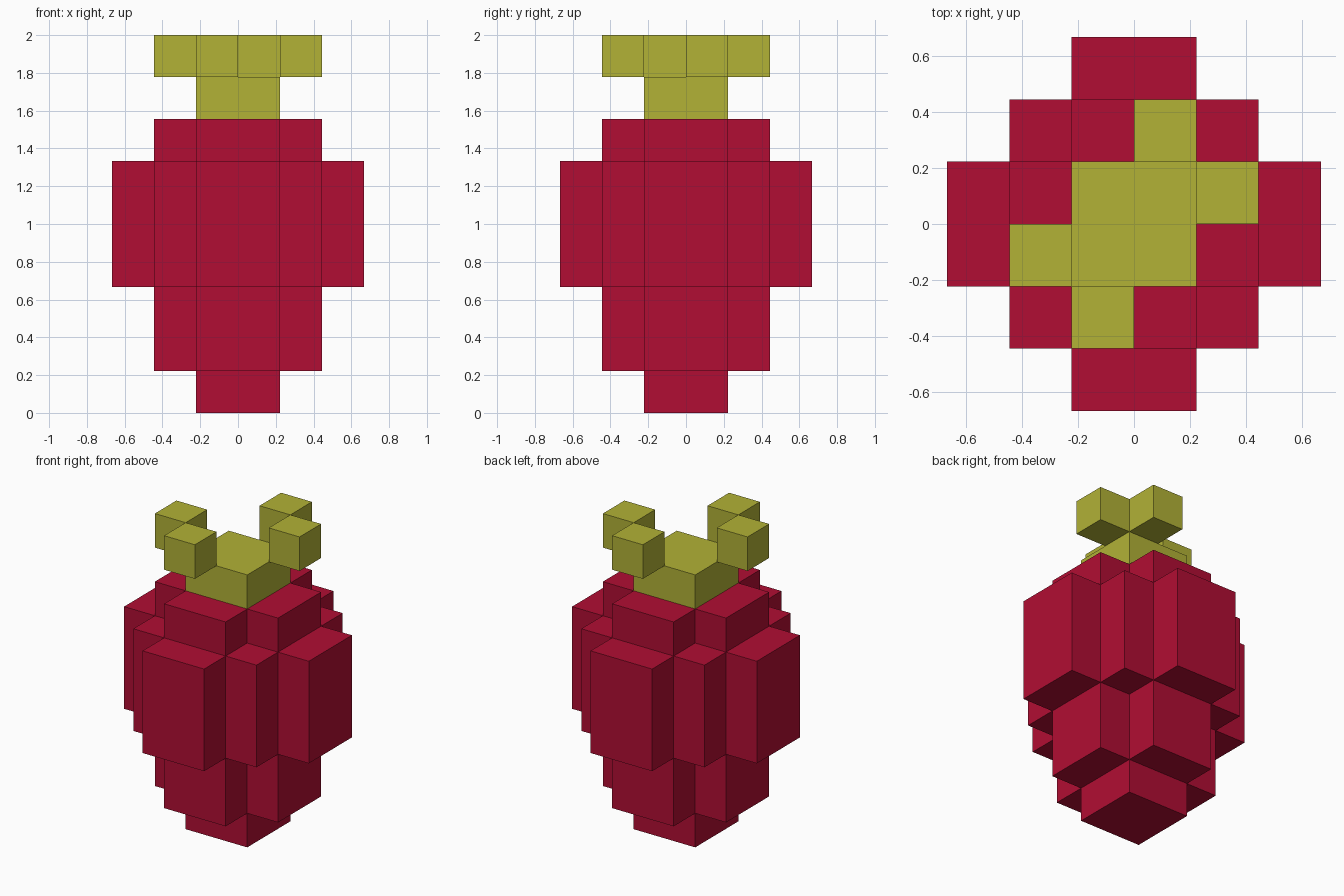
import bpy
import bmesh

cube = bpy.data.objects.get("Cube")
if cube:
    bpy.data.objects.remove(cube, do_unlink=True)

U = 2 / 9  # one block


def make_material(name, rgb):
    mat = bpy.data.materials.new(name)
    mat.use_nodes = True
    mat.diffuse_color = (*rgb, 1)
    mat.node_tree.nodes["Principled BSDF"].inputs["Base Color"].default_value = (*rgb, 1)
    return mat


red = make_material("berry red", (0.440, 0.0043, 0.033))
green = make_material("leaf green", (0.445, 0.445, 0.037))


def quarter_turns(corner):
    """Repeat one quadrant's outline points around the z axis."""
    points = []
    for _ in range(4):
        points += corner
        corner = [(-y, x) for x, y in corner]
    return points


def slab(name, outline, z0, z1, mat):
    """Extrude a flat outline, in blocks, from z0 to z1."""
    bm = bmesh.new()
    base = bm.faces.new([bm.verts.new((x * U, y * U, z0 * U)) for x, y in outline])
    top = bmesh.ops.extrude_face_region(bm, geom=[base], use_keep_orig=True)
    verts = [v for v in top["geom"] if isinstance(v, bmesh.types.BMVert)]
    bmesh.ops.translate(bm, verts=verts, vec=(0, 0, (z1 - z0) * U))
    bmesh.ops.recalc_face_normals(bm, faces=bm.faces[:])
    mesh = bpy.data.meshes.new(name)
    bm.to_mesh(mesh)
    bm.free()
    mesh.materials.append(mat)
    obj = bpy.data.objects.new(name, mesh)
    bpy.context.collection.objects.link(obj)
    return obj


# Layer outlines
square = quarter_turns([(1, 1)])
cross = quarter_turns([(2, 1), (1, 1), (1, 2)])
wide = quarter_turns([(3, 1), (2, 1), (2, 2), (1, 2), (1, 3)])

# Fruit body, bottom to top
slab("fruit_tip", square, 0, 1, red)
slab("fruit_lower", cross, 1, 3, red)
slab("fruit_middle", wide, 3, 6, red)
slab("fruit_shoulder", cross, 6, 7, red)

# Leafy crown: stem block and four outer leaf blocks
slab("stem", square, 7, 8, green)
for i, (x, y) in enumerate([(1, 0), (0, 1), (-2, -1), (-1, -2)], 1):
    slab(f"leaf_{i}", [(x, y), (x + 1, y), (x + 1, y + 1), (x, y + 1)], 8, 9, green)
